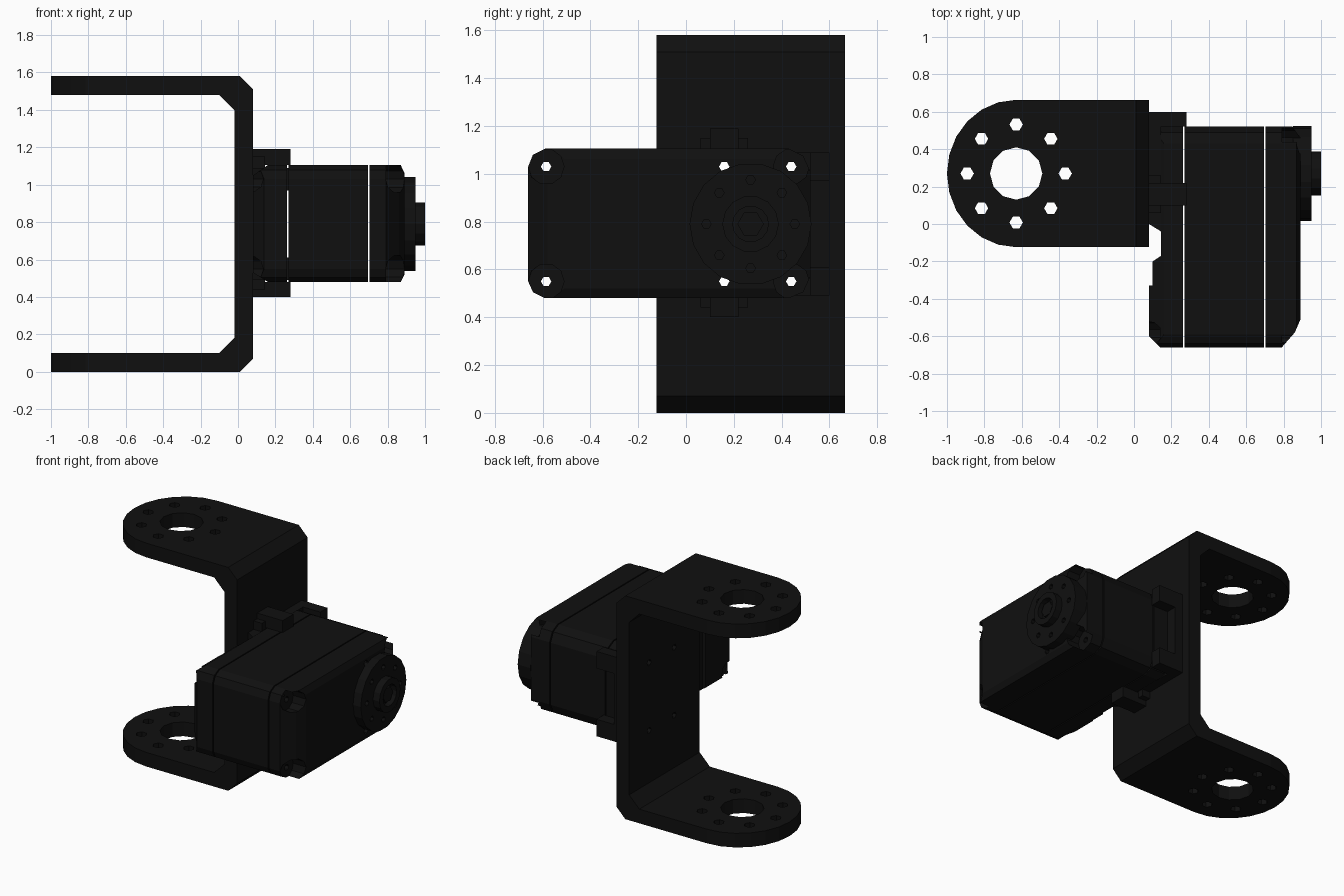
import bpy, bmesh, math

if "Cube" in bpy.data.objects:
    bpy.data.objects.remove(bpy.data.objects["Cube"])

black = bpy.data.materials.new("matte black")
black.diffuse_color = (0.005, 0.005, 0.005, 1)
black.use_nodes = True
black.node_tree.nodes["Principled BSDF"].inputs["Base Color"].default_value = black.diffuse_color


def place(axis, p, t):
    return {'x': (t, p[0], p[1]), 'y': (p[0], t, p[1]), 'z': (p[0], p[1], t)}[axis]


def prisms(name, outlines, axis, a, b):
    """Object made of 2D outlines extruded from a to b along an axis."""
    bm = bmesh.new()
    for pts in outlines:
        lo = [bm.verts.new(place(axis, p, a)) for p in pts]
        hi = [bm.verts.new(place(axis, p, b)) for p in pts]
        bm.faces.new(lo)
        bm.faces.new(hi)
        n = len(pts)
        for i in range(n):
            j = (i + 1) % n
            bm.faces.new((lo[i], lo[j], hi[j], hi[i]))
    bmesh.ops.recalc_face_normals(bm, faces=bm.faces)
    me = bpy.data.meshes.new(name)
    bm.to_mesh(me)
    bm.free()
    me.materials.append(black)
    ob = bpy.data.objects.new(name, me)
    bpy.context.collection.objects.link(ob)
    return ob


def circle(cx, cy, r, n, turn=0.0):
    return [(cx + r * math.cos(turn + 2 * math.pi * i / n),
             cy + r * math.sin(turn + 2 * math.pi * i / n)) for i in range(n)]


def rect(a, b, c, d):
    return [(a, c), (b, c), (b, d), (a, d)]


def ring(cx, cy, R, r, count, n):
    return [circle(x, y, r, n) for x, y in circle(cx, cy, R, count)]


def boolean(ob, cutter, op='DIFFERENCE'):
    m = ob.modifiers.new("cut", 'BOOLEAN')
    m.object, m.operation, m.solver = cutter, op, 'EXACT'
    bpy.context.view_layer.objects.active = ob
    bpy.ops.object.modifier_apply(modifier=m.name)
    bpy.data.objects.remove(cutter)


def keep(ob, outline, axis, a, b):
    boolean(ob, prisms("cutter", [outline], axis, a, b), 'INTERSECT')


def cut(ob, outlines, axis, a, b):
    boolean(ob, prisms("cutter", outlines, axis, a, b))


CY, CZ = 0.27, 0.79          # output shaft centre
bolts = [circle(y, z, 0.022, 6) for y in (-0.585, 0.16, 0.44) for z in (0.55, 1.03)]

# U bracket: bent strip with rounded arms
strip = [(-1.05, 0), (0.01, 0), (0.08, 0.07), (0.08, 1.51), (0.01, 1.58), (-1.05, 1.58),
         (-1.05, 1.48), (-0.10, 1.48), (-0.02, 1.40), (-0.02, 0.18), (-0.10, 0.10), (-1.05, 0.10)]
bracket = prisms("bracket", [strip], 'y', -0.2, 0.75)
arc = [(-0.63 + 0.37 * math.cos(t), CY + 0.394 * math.sin(t))
       for t in [math.pi / 2 + math.pi * i / 12 for i in range(13)]]
keep(bracket, arc + [(0.2, CY - 0.394), (0.2, CY + 0.394)], 'z', -0.1, 1.7)
cut(bracket, [circle(-0.63, CY, 0.14, 12)] + ring(-0.63, CY, 0.262, 0.036, 8, 6), 'z', -0.2, 1.8)
cut(bracket, bolts, 'x', -0.1, 0.2)

# Case cross-section shared by the three motor case sections
case = [(-0.66, 0.55), (-0.64, 0.505), (-0.59, 0.48), (0.43, 0.48), (0.49, 0.505), (0.52, 0.57),
        (0.52, 1.01), (0.49, 1.075), (0.43, 1.105), (-0.59, 1.105), (-0.64, 1.08), (-0.66, 1.03)]

body = prisms("motor_body", [case], 'x', 0.27, 0.696)
cut(body, bolts, 'x', 0, 1)

# Front cap, tapered, with screw recesses at the corners
front = prisms("front_cap", [case], 'x', 0.704, 0.9)
keep(front, [(0.6, -0.7), (0.74, -0.7), (0.79, -0.66), (0.86, -0.58), (0.89, -0.51),
             (0.89, 0.46), (0.84, 0.53), (0.6, 0.53)], 'z', 0.3, 1.3)
keep(front, [(0.6, 0.4), (0.8, 0.4), (0.87, 0.48), (0.91, 0.56), (0.91, 1.02), (0.87, 1.105),
             (0.8, 1.2), (0.6, 1.2)], 'y', -0.8, 0.8)
cut(front, [circle(y, z, 0.075, 10) for y in (-0.585, 0.44) for z in (0.55, 1.03)], 'x', 0.79, 1.1)
cut(front, bolts, 'x', 0.5, 1.1)

# Rear cap with a deeper foot at the far end
rear = prisms("rear_cap", [case], 'x', 0.05, 0.262)
keep(rear, [(0.3, -0.7), (0.18, -0.7), (0.14, -0.66), (0.08, -0.60), (0.08, -0.33), (0.10, -0.33),
            (0.10, -0.20), (0.145, -0.17), (0.145, 0.55), (0.3, 0.55)], 'z', 0.3, 1.3)
keep(rear, [(0.3, 0.4), (0.16, 0.48), (0.08, 0.53), (0.08, 1.05), (0.16, 1.105), (0.3, 1.2)],
     'y', -0.8, 0.8)
cut(rear, [circle(-0.585, z, 0.07, 10) for z in (0.55, 1.03)], 'x', 0.0, 0.14)
cut(rear, bolts, 'x', -0.1, 0.5)

# Mounting plate and its clips
plate = prisms("mounting_plate", [[(0.08, 0), (0.145, -0.04), (0.145, 0.60), (0.08, 0.60)]],
               'z', 0.49, 1.09)
cut(plate, bolts, 'x', -0.1, 0.5)
prisms("side_clips", [rect(0.52, 0.60, 0.49, 0.61), rect(0.52, 0.60, 0.97, 1.09)], 'x', 0.145, 0.28)
for name, a, b in (("lower_clip", 0.40, 0.48), ("upper_clip", 1.105, 1.19)):
    prisms(name, [rect(0.08, 0.28, 0.10, 0.22)], 'z', a, b)
    # thin wings beside each clip
    prisms(name + "_base", [rect(0.08, 0.145, 0.06, 0.26)], 'z',
           *((0.44, 0.49) if a < 0.5 else (1.09, 1.15)))

# Output horn with small holes, hub and centre screw
horn = prisms("horn", [circle(CY, CZ, 0.255, 18)], 'x', 0.85, 0.95)
cut(horn, ring(CY, CZ, 0.185, 0.02, 8, 6), 'x', 0.92, 1.1)
hub = prisms("hub", [circle(CY, CZ, 0.118, 14)], 'x', 0.94, 1.0)
cut(hub, [circle(CY, CZ, 0.075, 14)], 'x', 0.96, 1.1)
prisms("centre_screw", [circle(CY, CZ, 0.055, 6)], 'x', 0.95, 0.985)
